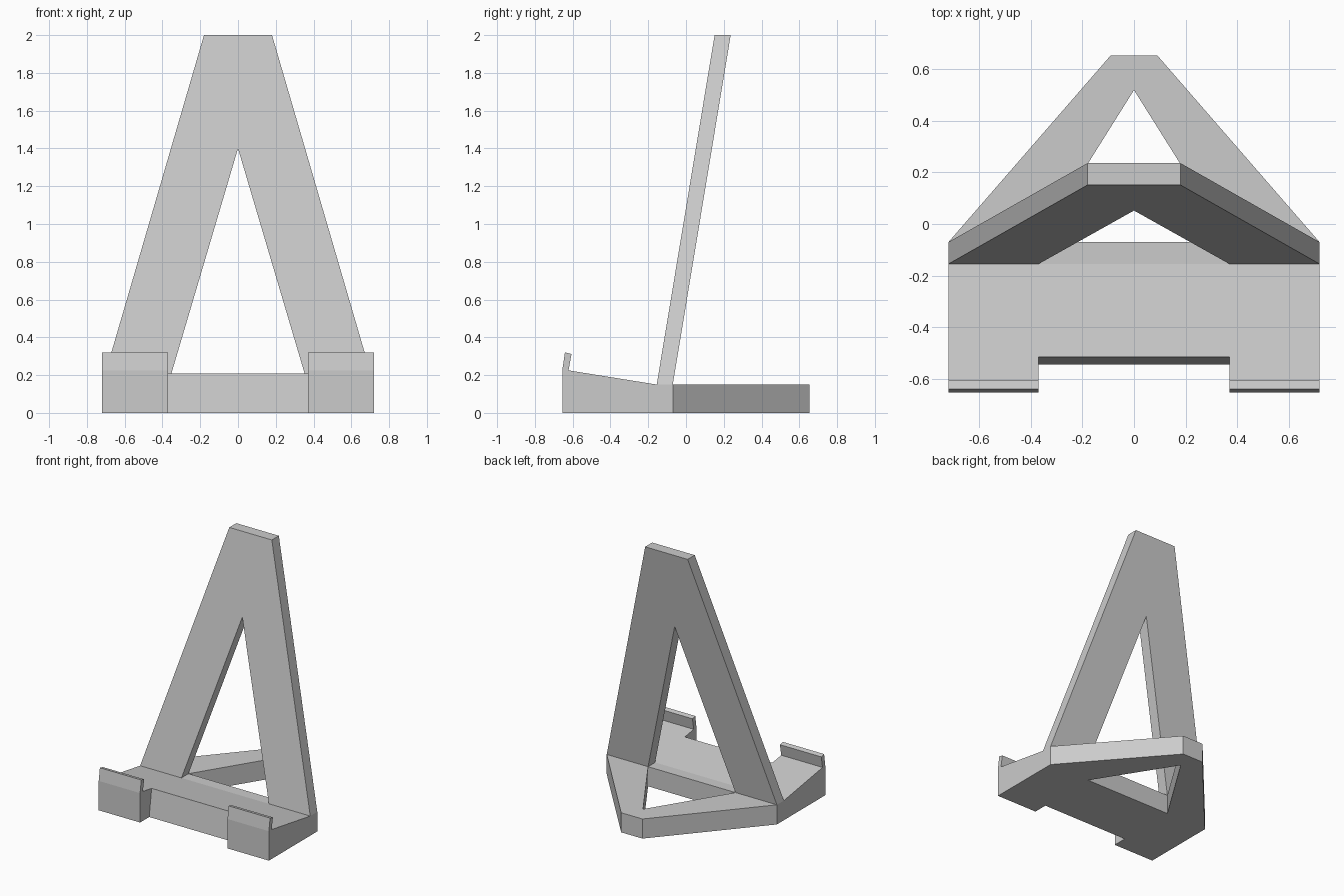
import bpy
import bmesh
from mathutils import Vector

old = bpy.data.objects.get("Cube")
if old:
    bpy.data.objects.remove(old, do_unlink=True)

grey = bpy.data.materials.new("plain_grey")
grey.use_nodes = True
colour = (0.6, 0.6, 0.6, 1)
grey.diffuse_color = colour
grey.node_tree.nodes["Principled BSDF"].inputs["Base Color"].default_value = colour


def prism(name, outline, sweep):
    """Closed solid: a flat outline of 3D points swept along a vector."""
    bm = bmesh.new()
    face = bm.faces.new([bm.verts.new(p) for p in outline])
    copy = bmesh.ops.extrude_face_region(bm, geom=[face], use_keep_orig=True)
    moved = [v for v in copy["geom"] if isinstance(v, bmesh.types.BMVert)]
    bmesh.ops.translate(bm, verts=moved, vec=Vector(sweep))
    bmesh.ops.recalc_face_normals(bm, faces=bm.faces)
    mesh = bpy.data.meshes.new(name)
    bm.to_mesh(mesh)
    bm.free()
    mesh.materials.append(grey)
    obj = bpy.data.objects.new(name, mesh)
    bpy.context.collection.objects.link(obj)
    return obj


def arch(half):
    """Mirror the right half of an A-shaped outline; the first point is the inner apex."""
    return half + [(-x, h) for x, h in reversed(half[1:])]


WIDE, GAP = 0.72, 0.37       # half width of the stand and of its openings
FRONT, BACK = -0.155, -0.07  # foot of the backrest
DECK = 0.15

# Front cradle with tilted lip, full width
side = [(-0.655, 0), (BACK, 0), (BACK, DECK), (FRONT, DECK), (-0.622, 0.225),
        (-0.606, 0.312), (-0.641, 0.32), (-0.655, 0.225)]
cradle = prism("front_cradle", [(-WIDE, y, z) for y, z in side], (2 * WIDE, 0, 0))

# Notch that leaves two separate lips
notch = [(-0.8, -0.1), (-0.559, -0.1), (-0.474, 0.5), (-0.8, 0.5)]
cutter = prism("notch_cutter", [(-GAP, y, z) for y, z in notch], (2 * GAP, 0, 0))
cutter.hide_render = True
cut = cradle.modifiers.new("notch", "BOOLEAN")
cut.operation = "DIFFERENCE"
cut.solver = "EXACT"
cut.object = cutter
bpy.context.view_layer.objects.active = cradle
bpy.ops.object.modifier_apply(modifier=cut.name)
bpy.data.objects.remove(cutter, do_unlink=True)

# Flat A-shaped rear foot
foot = arch([(0, 0.52), (GAP, BACK), (WIDE, BACK), (0.09, 0.655)])
prism("rear_foot", [(x, y, 0) for x, y in foot], (0, 0, DECK))

# Leaning A-shaped backrest
LEAN = 0.1657
rest = arch([(0, 1.4), (GAP, DECK), (WIDE, DECK), (0.18, 2)])
prism("backrest", [(x, FRONT + (z - DECK) * LEAN, z) for x, z in rest],
      (0, BACK - FRONT, 0))
